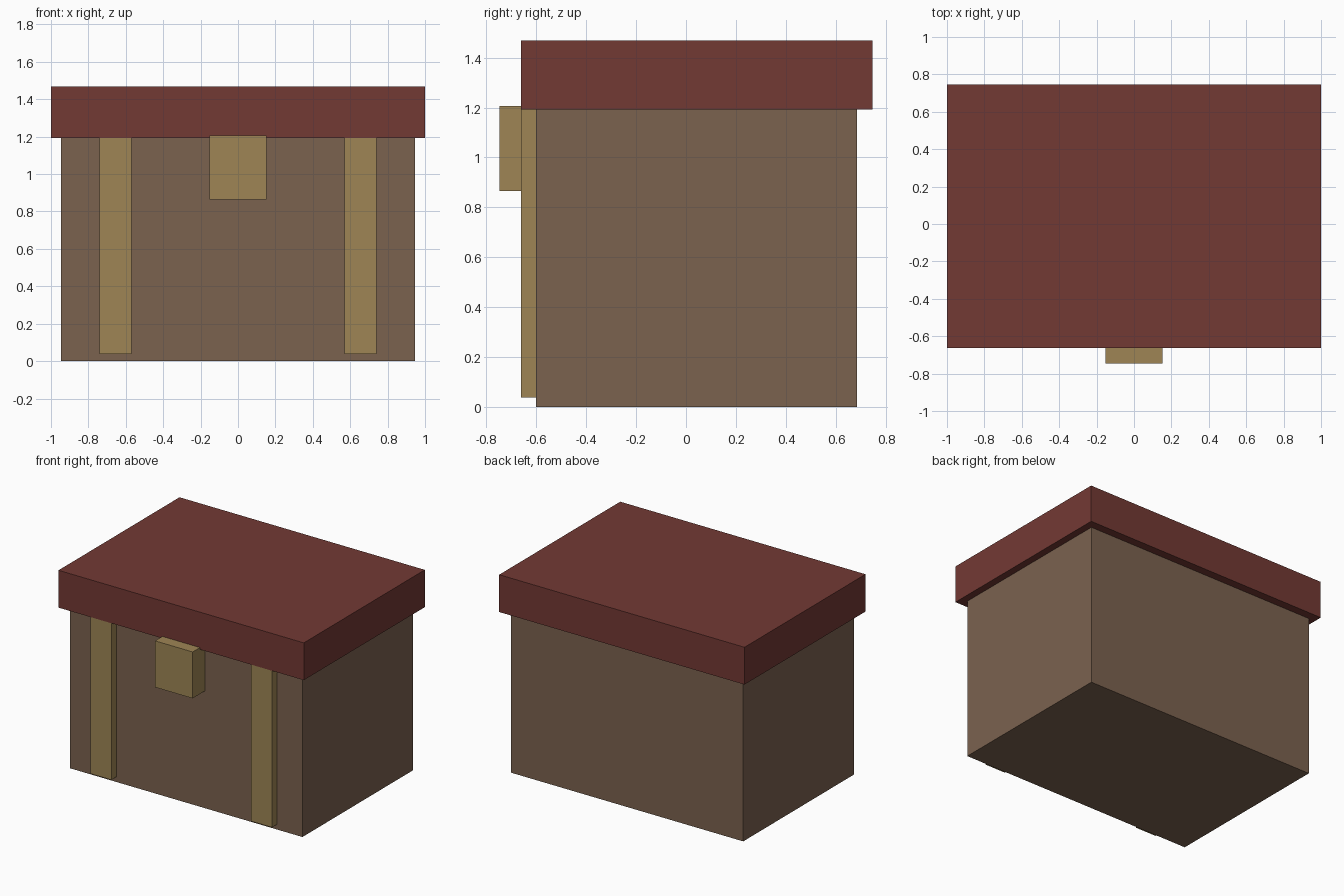
import bpy

if "Cube" in bpy.data.objects:
    bpy.data.objects.remove(bpy.data.objects["Cube"])


def material(name, rgb):
    m = bpy.data.materials.new(name)
    m.diffuse_color = (*rgb, 1.0)
    m.use_nodes = True
    m.node_tree.nodes["Principled BSDF"].inputs["Base Color"].default_value = m.diffuse_color
    return m


def box(name, lo, hi, mat):
    """Axis-aligned box between two corners."""
    centre = [(a + b) / 2 for a, b in zip(lo, hi)]
    bpy.ops.mesh.primitive_cube_add(size=1, location=centre)
    ob = bpy.context.object
    ob.name = name
    ob.scale = [b - a for a, b in zip(lo, hi)]
    bpy.ops.object.transform_apply(location=False, rotation=False, scale=True)
    ob.data.materials.append(mat)
    return ob


wood = material("brown wood", (0.198, 0.122, 0.078))
red = material("dark red", (0.171, 0.041, 0.034))
brass = material("brass", (0.342, 0.235, 0.091))

# Chest body and overhanging lid
box("chest_body", (-0.947, -0.602, 0), (0.947, 0.686, 1.195), wood)
box("lid", (-1, -0.662, 1.193), (1, 0.747, 1.468), red)

# Pair of front straps, running up into the lid just behind its front face
for side, x in (("left", -0.655), ("right", 0.655)):
    box(side + "_strap", (x - 0.085, -0.661, 0.038), (x + 0.085, -0.602, 1.42), brass)

# Latch block in the middle of the front
box("latch", (-0.153, -0.747, 0.865), (0.153, -0.602, 1.207), brass)
